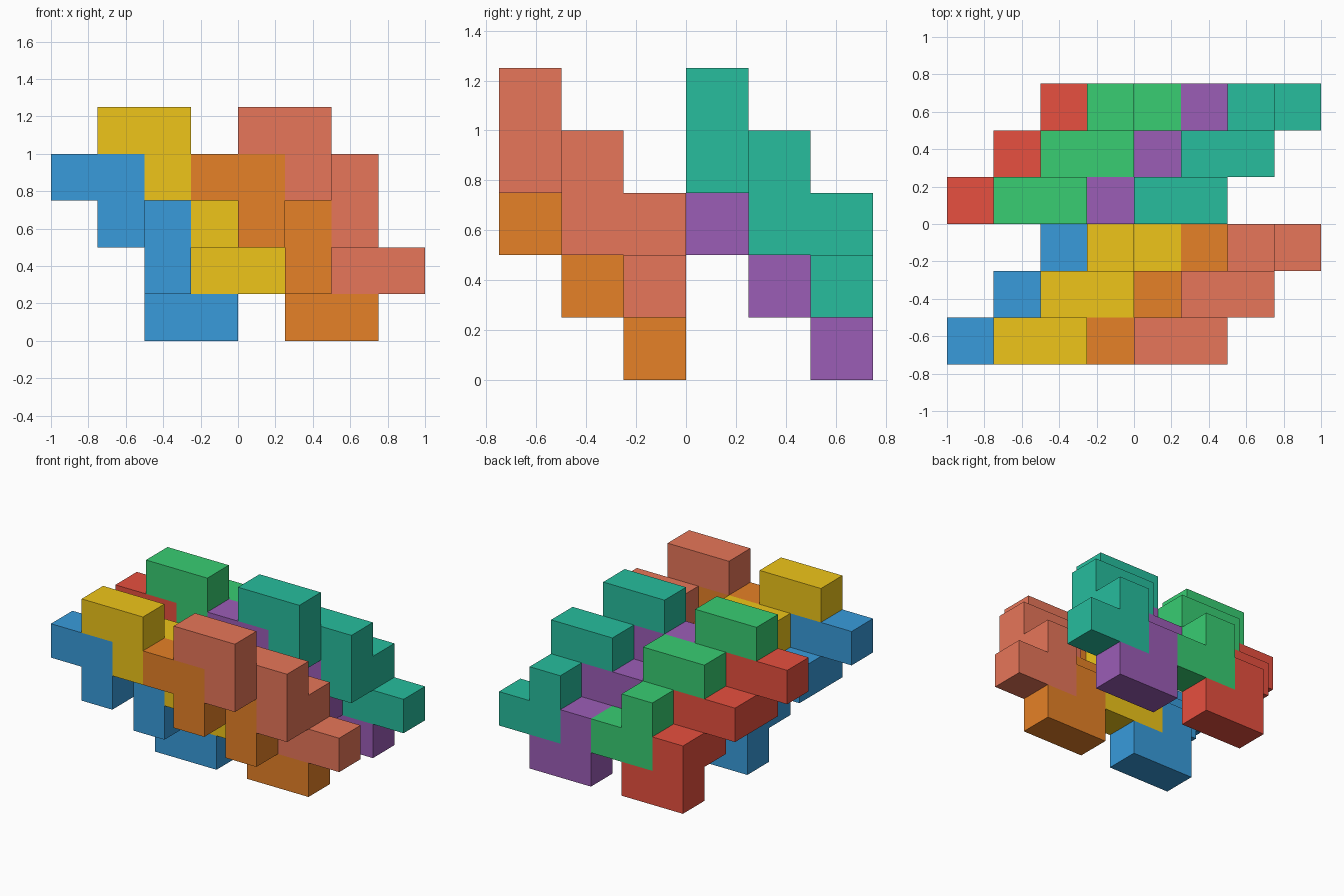
import bpy
import bmesh

if "Cube" in bpy.data.objects:
    bpy.data.objects.remove(bpy.data.objects["Cube"])

U = 0.25  # unit cube size

# One puzzle piece: cells (column, row, level), stepping right and down toward the back
PIECE = [(0, 0, 3), (1, 0, 3), (1, 0, 2),
         (1, 1, 2), (2, 1, 2), (2, 1, 1),
         (2, 2, 1), (2, 2, 0), (3, 2, 0)]

# Outward direction -> cube face corners, counter-clockwise from outside
FACES = {
    (-1, 0, 0): [(0, 0, 0), (0, 0, 1), (0, 1, 1), (0, 1, 0)],
    (1, 0, 0): [(1, 0, 0), (1, 1, 0), (1, 1, 1), (1, 0, 1)],
    (0, -1, 0): [(0, 0, 0), (1, 0, 0), (1, 0, 1), (0, 0, 1)],
    (0, 1, 0): [(0, 1, 0), (0, 1, 1), (1, 1, 1), (1, 1, 0)],
    (0, 0, -1): [(0, 0, 0), (0, 1, 0), (1, 1, 0), (1, 0, 0)],
    (0, 0, 1): [(0, 0, 1), (1, 0, 1), (1, 1, 1), (0, 1, 1)],
}


def add(a, b):
    return tuple(p + q for p, q in zip(a, b))


def build_piece(name, offset, color):
    """Skin the outside of the piece's cells as one solid."""
    cells = {add(c, offset) for c in PIECE}
    bm = bmesh.new()
    verts = {}
    for cell in sorted(cells):
        for direction, corners in FACES.items():
            if add(cell, direction) in cells:
                continue
            loop = []
            for corner in corners:
                p = add(cell, corner)
                if p not in verts:
                    verts[p] = bm.verts.new(((p[0] - 4) * U, (p[1] - 3) * U, p[2] * U))
                loop.append(verts[p])
            bm.faces.new(loop)
    # Merge coplanar squares into clean flat faces
    bmesh.ops.dissolve_limit(bm, angle_limit=0.01, verts=bm.verts[:], edges=bm.edges[:])
    mesh = bpy.data.meshes.new(name)
    bm.to_mesh(mesh)
    bm.free()
    mat = bpy.data.materials.new(name + "_paint")
    mat.diffuse_color = (*color, 1.0)
    mat.use_nodes = True
    mat.node_tree.nodes["Principled BSDF"].inputs["Base Color"].default_value = mat.diffuse_color
    mesh.materials.append(mat)
    bpy.context.collection.objects.link(bpy.data.objects.new(name, mesh))


# Four interlocking slots across each group: (column, level)
SLOTS = [(0, 0), (1, 1), (3, 0), (4, 1)]

# Front group and back group, left to right (linear colours)
GROUPS = [
    (0, [("blue_piece", (0.04, 0.33, 0.71)),
         ("yellow_piece", (0.86, 0.56, 0.01)),
         ("orange_piece", (0.79, 0.22, 0.02)),
         ("salmon_piece", (0.80, 0.18, 0.10))]),
    (3, [("red_piece", (0.80, 0.08, 0.05)),
         ("green_piece", (0.04, 0.61, 0.17)),
         ("purple_piece", (0.33, 0.11, 0.47)),
         ("teal_piece", (0.02, 0.51, 0.34))]),
]

for row, pieces in GROUPS:
    for (column, level), (name, color) in zip(SLOTS, pieces):
        build_piece(name, (column, row, level), color)
